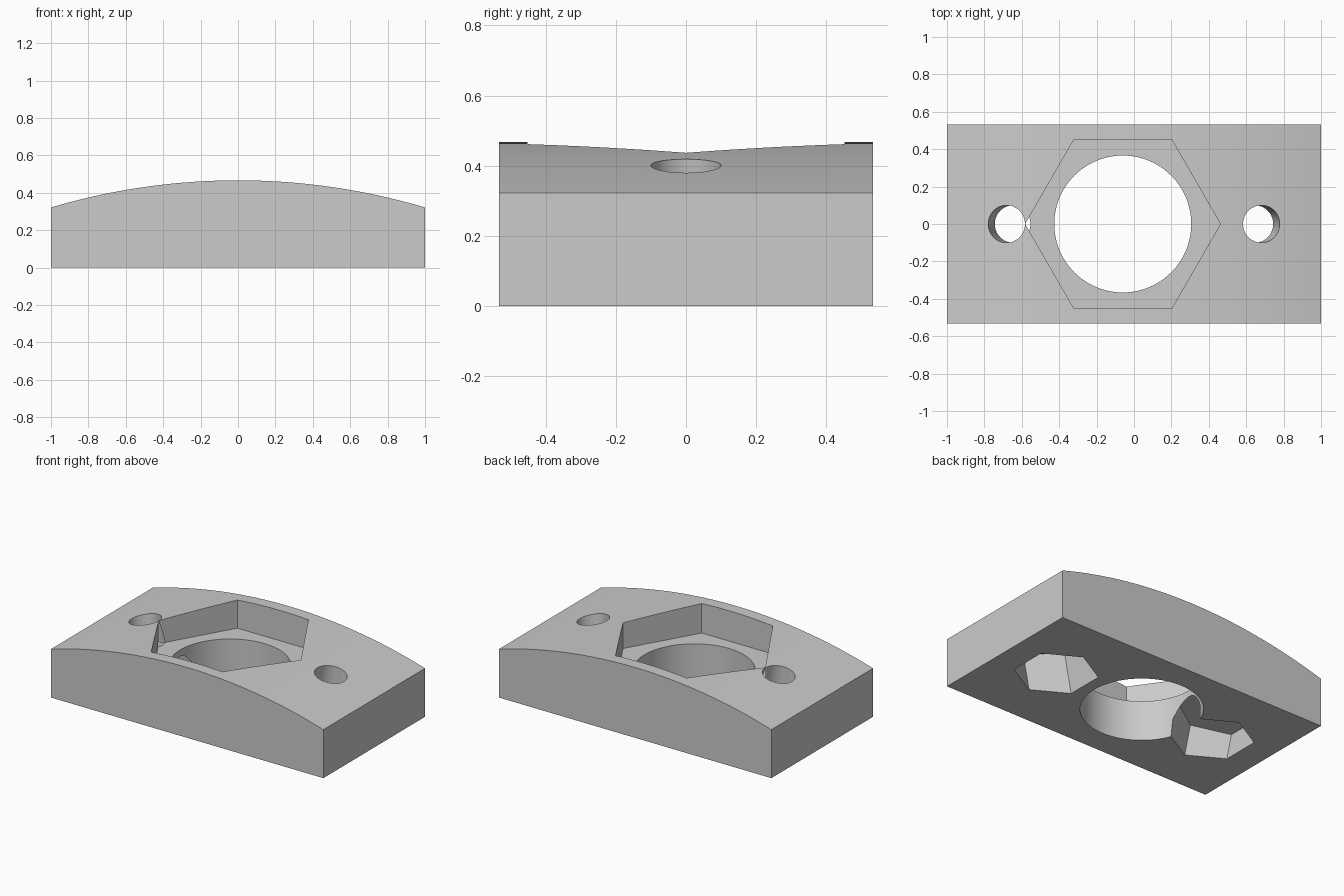
import bpy
import math
from mathutils import Matrix, Vector

cube = bpy.data.objects.get("Cube")
if cube:
    bpy.data.objects.remove(cube, do_unlink=True)

HALF_WIDTH, SIDE_HEIGHT, CROWN = 0.533, 0.322, 0.467
SAG = CROWN - SIDE_HEIGHT
ARC_RADIUS = (1 + SAG ** 2) / (2 * SAG)

grey = bpy.data.materials.new("plain_grey")
grey.use_nodes = True
grey.diffuse_color = (0.6, 0.6, 0.6, 1)
grey.node_tree.nodes["Principled BSDF"].inputs["Base Color"].default_value = (0.6, 0.6, 0.6, 1)


def prism(name, outline, depth, matrix):
    """Extrude a closed outline along its local z and place it."""
    n = len(outline)
    verts = [matrix @ Vector((x, y, z)) for z in (0, depth) for x, y in outline]
    faces = [list(range(n))[::-1], list(range(n, 2 * n))]
    faces += [(i, (i + 1) % n, n + (i + 1) % n, n + i) for i in range(n)]
    mesh = bpy.data.meshes.new(name)
    mesh.from_pydata(verts, [], faces)
    mesh.materials.append(grey)
    obj = bpy.data.objects.new(name, mesh)
    bpy.context.collection.objects.link(obj)
    return obj


def ring(radius, sides, turn=0):
    return [(radius * math.cos(turn + math.tau * i / sides),
             radius * math.sin(turn + math.tau * i / sides)) for i in range(sides)]


# Block with a gently arched top, extruded from front to back
arch = [(-1, 0), (1, 0)]
half_angle = math.asin(1 / ARC_RADIUS)
for i in range(49):
    a = half_angle * (1 - i / 24)
    arch.append((ARC_RADIUS * math.sin(a), CROWN - ARC_RADIUS * (1 - math.cos(a))))
stand = Matrix.Translation((0, HALF_WIDTH, 0)) @ Matrix.Rotation(math.pi / 2, 4, "X")
block = prism("arched_block", arch, 2 * HALF_WIDTH, stand)

# Hexagonal pocket and round bore, slightly off centre
cutters = [
    prism("hex_pocket_cutter", ring(0.522, 6), 0.5, Matrix.Translation((-0.06, 0, 0.266))),
    prism("bore_cutter", ring(0.366, 96), 1, Matrix.Translation((-0.06, 0, -0.3))),
]

# Screw holes square to the arch, with nut pockets from below
tilt = math.asin(0.68 / ARC_RADIUS)
for side, word in ((1, "left"), (-1, "right")):
    axis = (Matrix.Translation((side * 0.646, 0, 0.22))
            @ Matrix.Rotation(side * tilt, 4, "Y"))
    cutters.append(prism(word + "_screw_cutter", ring(0.1, 64), 0.8,
                         axis @ Matrix.Translation((0, 0, -0.4))))
    cutters.append(prism(word + "_nut_cutter", ring(0.25, 6, math.pi / 6), 0.5,
                         axis @ Matrix.Translation((0, 0, -0.5))))

# Cut everything out of the block, then drop the cutters
bpy.ops.object.select_all(action="DESELECT")
bpy.context.view_layer.objects.active = block
block.select_set(True)
for cutter in cutters:
    cutter.hide_render = True
    cut = block.modifiers.new(cutter.name, "BOOLEAN")
    cut.operation = "DIFFERENCE"
    cut.solver = "EXACT"
    cut.object = cutter
    bpy.ops.object.modifier_apply(modifier=cut.name)
for cutter in cutters:
    bpy.data.objects.remove(cutter, do_unlink=True)

bpy.ops.object.shade_smooth_by_angle(angle=math.radians(20))
